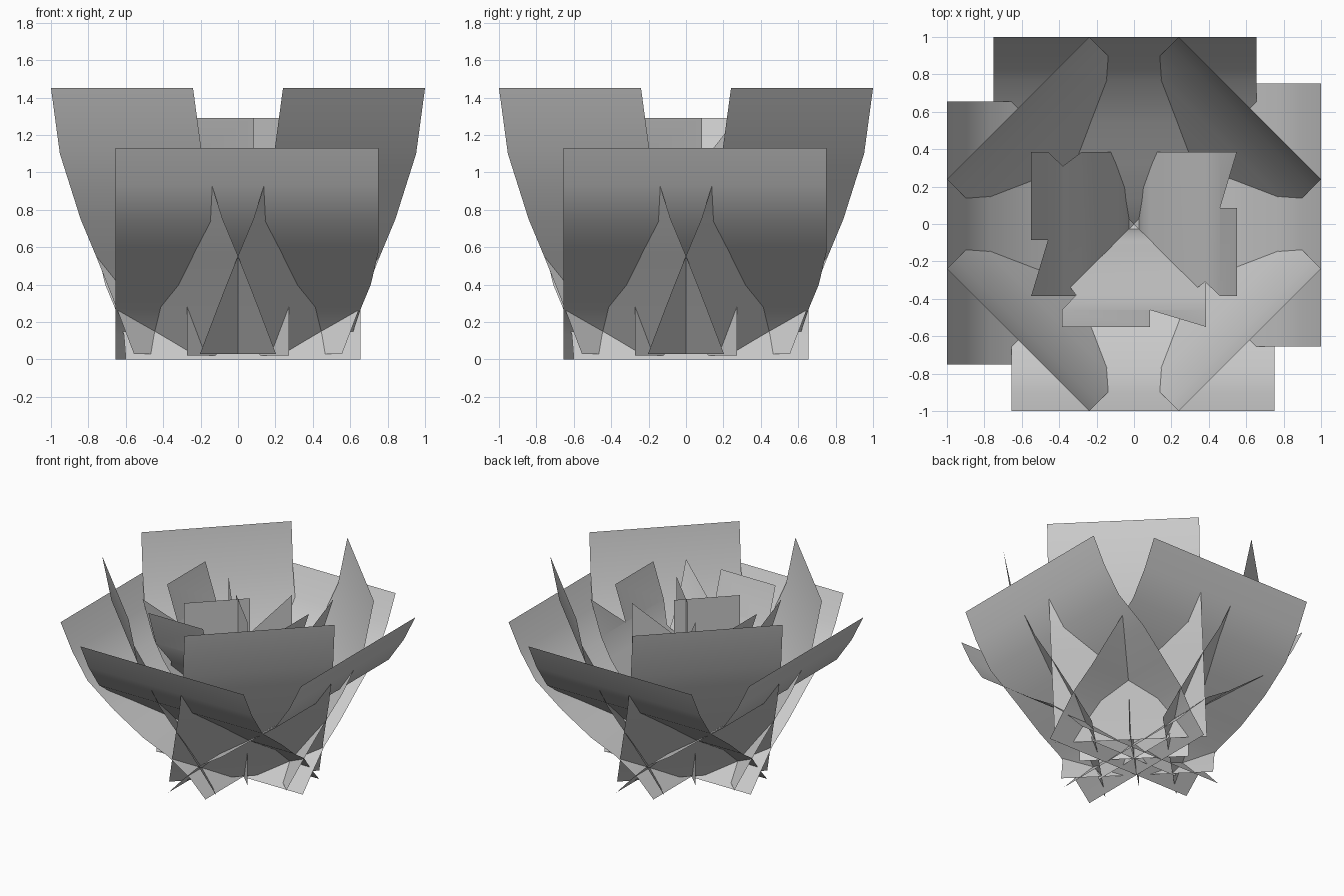
import bpy, bmesh
from math import radians
from mathutils import Matrix

if "Cube" in bpy.data.objects:
    bpy.data.objects.remove(bpy.data.objects["Cube"])


def petal(name, angle, rows, fins=()):
    """Thin curved sheet. rows: (reach, z, left, right); fins: extra (u, reach, z) polygons."""
    bm = bmesh.new()
    prev = None
    for d, z, l, r in rows:
        cur = [bm.verts.new((l, -d, z)), bm.verts.new((r, -d, z))]
        if prev:
            bm.faces.new((prev[0], prev[1], cur[1], cur[0]))
        prev = cur
    for fin in fins:
        bm.faces.new([bm.verts.new((u, -d, z)) for u, d, z in fin])
    bmesh.ops.remove_doubles(bm, verts=bm.verts, dist=0.0005)
    bm.transform(Matrix.Rotation(radians(angle), 4, 'Z'))
    for f in bm.faces:
        f.smooth = True
    mesh = bpy.data.meshes.new(name)
    bm.to_mesh(mesh)
    bm.free()
    bpy.context.collection.objects.link(bpy.data.objects.new(name, mesh))


# Wide outer petals: cross past the centre at the base, trimmed on one lower side
outer = [(-.14, 0, -.655, .60), (-.02, .13, -.655, .61), (.13, .28, -.655, .66),
         (.32, .40, -.655, .71), (.54, .57, -.655, .75), (.77, .74, -.655, .75),
         (.90, .93, -.655, .75), (1.0, 1.13, -.655, .75)]

# Tall diagonal petals
W = .537
tall = [(d, z, -W, W) for d, z in
        [(.25, .03), (.384, .28), (.45, .40), (.535, .55), (.653, .75), (.81, 1.10), (.877, 1.45)]]

for i, side in enumerate(("front", "right", "back", "left")):
    petal(f"outer_petal_{side}", 90 * i, outer)
    petal(f"tall_petal_{side}", 90 * i + 45, tall)

# Ragged inner petals: side nick, stepped top and a pointed corner
S, N = .385, .085


def inner(name, angle, bend):
    rows = [(0, .02, -S, S), (.03, .20, -S, S), (.05, .32, -S, S), (.09, .39, -S, S),
            (.13, .46, -S, S), (.28, .74, -S, S), (.38, .87, -.31, S), (.46, 1.02, -S, S)]
    rows = [(d * bend, z, l, r) for d, z, l, r in rows]
    low, top = .46 * bend, .55 * bend
    fins = [[(-S, low, 1.02), (N, low, 1.02), (N, top, 1.29), (-S, top, 1.29)],
            [(N, low, 1.02), (S, low, 1.02), (S, top, 1.29)]]
    petal(name, angle, rows, fins)


for side, angle in (("front", 0), ("right", 90), ("left", -90)):
    inner(f"inner_petal_{side}", angle, 1)

# Upright crossed heart of the bloom
inner("heart_petal_a", 45, 0)
inner("heart_petal_b", 135, 0)
